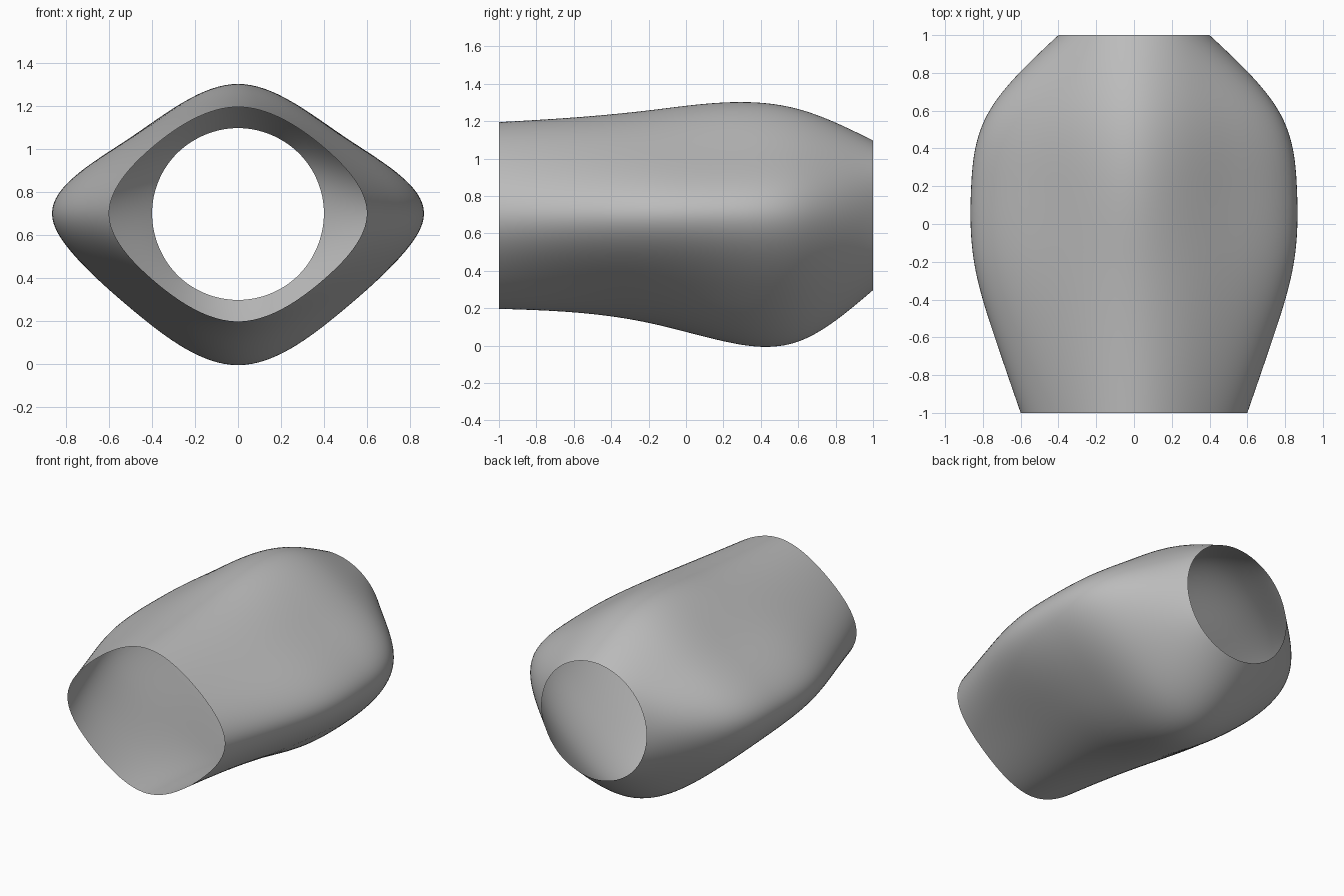
import bpy

if "Cube" in bpy.data.objects:
    bpy.data.objects.remove(bpy.data.objects["Cube"])

# Rings: y, half width, top z, bottom z, then diagonal point (x, upper z, lower z)
MID = 0.7
RINGS = [
    (-1.0, 0.600, 1.195, 0.197, 0.390, 1.015, 0.385),
    (-0.6, 0.737, 1.220, 0.178, 0.455, 1.030, 0.370),
    (-0.2, 0.847, 1.258, 0.122, 0.500, 1.045, 0.330),
    ( 0.2, 0.862, 1.300, 0.024, 0.505, 1.050, 0.275),
    ( 0.6, 0.765, 1.265, 0.022, 0.465, 1.040, 0.270),
    ( 1.0, 0.400, 1.097, 0.297, 0.283, 0.980, 0.414),
]


def section(y, w, top, bottom, d, up, low):
    """Eight points round the tube."""
    return [(w, y, MID), (d, y, up), (0, y, top), (-d, y, up),
            (-w, y, MID), (-d, y, low), (0, y, bottom), (d, y, low)]


def smooth(prev, cur, nxt):
    return [(a + 4 * b + c) / 6 for a, b, c in zip(prev, cur, nxt)]


def limit(cage):
    """Where the subdivided surface ends up for each cage point."""
    rows = [[smooth(r[k - 1], r[k], r[(k + 1) % 8]) for k in range(8)] for r in cage]
    inner = [[smooth(rows[i - 1][k], rows[i][k], rows[i + 1][k]) for k in range(8)]
             for i in range(1, len(rows) - 1)]
    return [rows[0]] + inner + [rows[-1]]


# Cage whose smoothed surface passes through the sections
target = [section(*r) for r in RINGS]
cage = target
for _ in range(60):
    lim = limit(cage)
    cage = [[tuple(c + t - l for c, t, l in zip(*pts)) for pts in zip(*rows)]
            for rows in zip(cage, target, lim)]

verts = [p for row in cage for p in row]
faces = [(i * 8 + k, i * 8 + (k + 1) % 8, (i + 1) * 8 + (k + 1) % 8, (i + 1) * 8 + k)
         for i in range(len(cage) - 1) for k in range(8)]

# Open tube shell
mesh = bpy.data.meshes.new("tube_shell")
mesh.from_pydata(verts, [], faces)
mesh.polygons.foreach_set("use_smooth", [True] * len(faces))
shell = bpy.data.objects.new("tube_shell", mesh)
bpy.context.collection.objects.link(shell)

grey = bpy.data.materials.new("plain grey")
grey.diffuse_color = (0.5, 0.5, 0.5, 1)
grey.use_nodes = True
grey.node_tree.nodes["Principled BSDF"].inputs["Base Color"].default_value = grey.diffuse_color
mesh.materials.append(grey)

sub = shell.modifiers.new("smooth", 'SUBSURF')
sub.levels = sub.render_levels = 4
